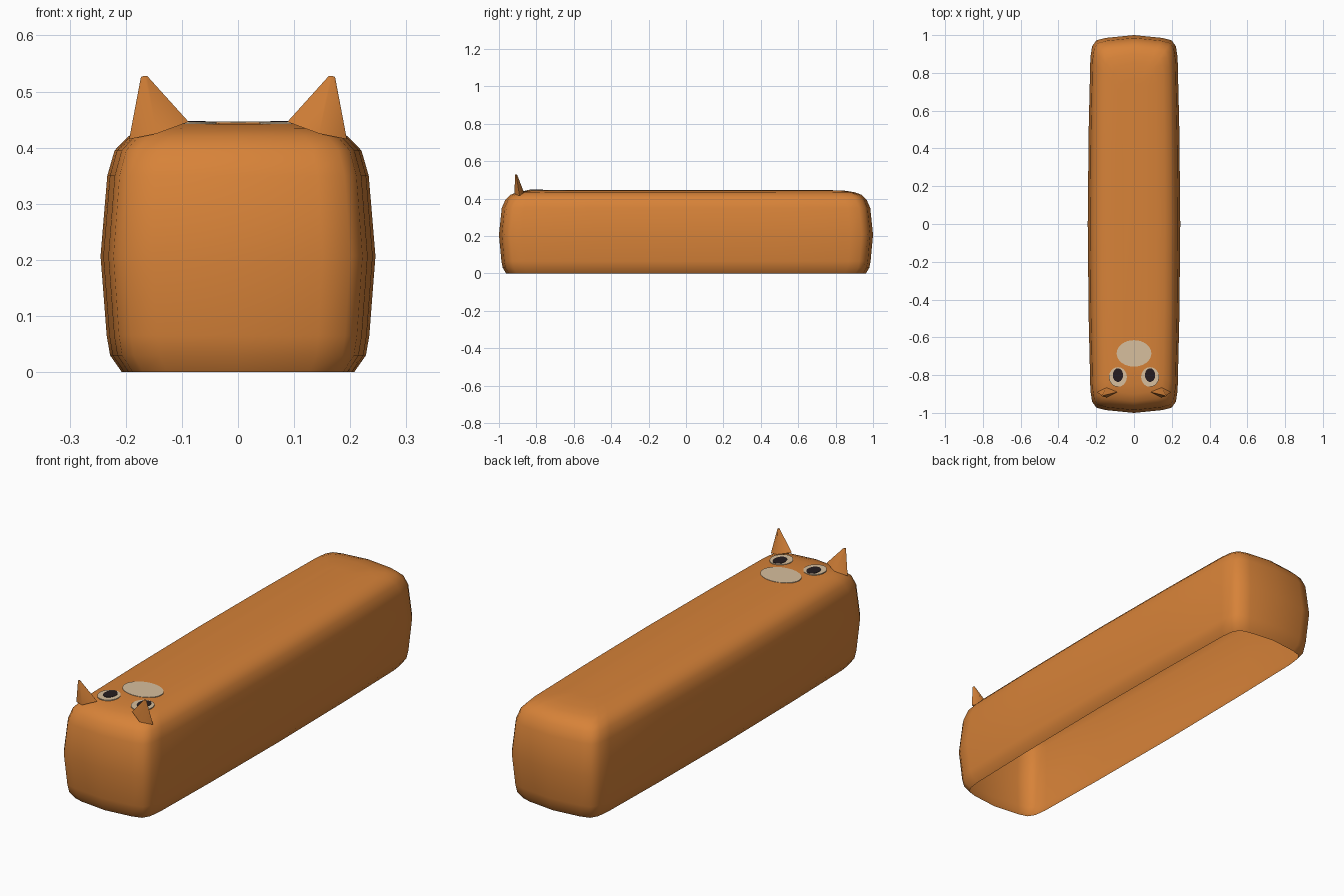
import bpy, bmesh, math

if "Cube" in bpy.data.objects:
    bpy.data.objects.remove(bpy.data.objects["Cube"])


def material(name, rgb):
    m = bpy.data.materials.new(name)
    m.diffuse_color = (*rgb, 1)
    m.use_nodes = True
    m.node_tree.nodes["Principled BSDF"].inputs["Base Color"].default_value = m.diffuse_color
    return m


orange = material("orange fur", (0.68, 0.225, 0.04))
cream = material("cream", (0.68, 0.52, 0.34))
black = material("dark pupil", (0.018, 0.012, 0.014))


def make(name, bm, mat, angle=None):
    bmesh.ops.recalc_face_normals(bm, faces=bm.faces)
    me = bpy.data.meshes.new(name)
    bm.to_mesh(me)
    bm.free()
    me.materials.append(mat)
    ob = bpy.data.objects.new(name, me)
    bpy.context.collection.objects.link(ob)
    if angle:
        bpy.context.view_layer.objects.active = ob
        ob.select_set(True)
        bpy.ops.object.shade_smooth_by_angle(angle=math.radians(angle))
        ob.select_set(False)
    return ob


# Body: rounded rings lofted upward, open underneath
quarter = [(0.245, 0), (0.240, 0.5), (0.231, 0.88), (0.222, 0.94),
           (0.2, 0.972), (0.15, 0.985), (0, 1.0)]
outline = (quarter + [(-x, y) for x, y in quarter[-2::-1]]
           + [(-x, -y) for x, y in quarter[1:]]
           + [(x, -y) for x, y in quarter[-2:0:-1]])
# height, half width, half length
levels = [(0, 0.207, 0.962), (0.03, 0.228, 0.98), (0.065, 0.234, 0.987),
          (0.207, 0.245, 1.0), (0.35, 0.233, 0.985), (0.395, 0.220, 0.965),
          (0.42, 0.196, 0.94), (0.434, 0.165, 0.90), (0.442, 0.12, 0.85),
          (0.445, 0.06, 0.77)]
bm = bmesh.new()
rings = [[bm.verts.new((x * w / 0.245, y * l, z)) for x, y in outline]
         for z, w, l in levels]
n = len(outline)
for a, b in zip(rings, rings[1:]):
    for i in range(n):
        j = (i + 1) % n
        bm.faces.new((a[i], a[j], b[j], b[i]))
bm.faces.new(rings[-1])
make("body", bm, orange, 60)


# Flat facial patches as thin plates
def plate(name, x, y, rx, ry, z, mat, thick=0.004):
    bm = bmesh.new()
    bmesh.ops.create_cone(bm, cap_ends=True, segments=32, radius1=1, radius2=1, depth=1)
    for v in bm.verts:
        v.co = (x + v.co.x * rx, y + v.co.y * ry, z + (v.co.z - 0.5) * thick)
    make(name, bm, mat)


plate("muzzle", 0, -0.685, 0.092, 0.07, 0.4465, cream)

for s, side in ((-1, "left"), (1, "right")):
    plate(side + "_eye", s * 0.085, -0.81, 0.047, 0.052, 0.446, cream)
    plate(side + "_pupil", s * 0.085, -0.8, 0.027, 0.036, 0.4475, black)

    # Ear: four-sided spike with a small blunt tip
    bm = bmesh.new()
    base = [bm.verts.new((s * x, y, z)) for x, y, z in
            ((0.194, -0.89, 0.415), (0.145, -0.918, 0.425),
             (0.088, -0.89, 0.446), (0.145, -0.866, 0.432))]
    tip = [bm.verts.new((s * x, y, z)) for x, y, z in
           ((0.173, -0.908, 0.526), (0.168, -0.913, 0.528),
            (0.162, -0.908, 0.528), (0.168, -0.903, 0.528))]
    for i in range(4):
        j = (i + 1) % 4
        bm.faces.new((base[i], base[j], tip[j], tip[i]))
    bm.faces.new(tip)
    bm.faces.new(base)
    make(side + "_ear", bm, orange, 65)
